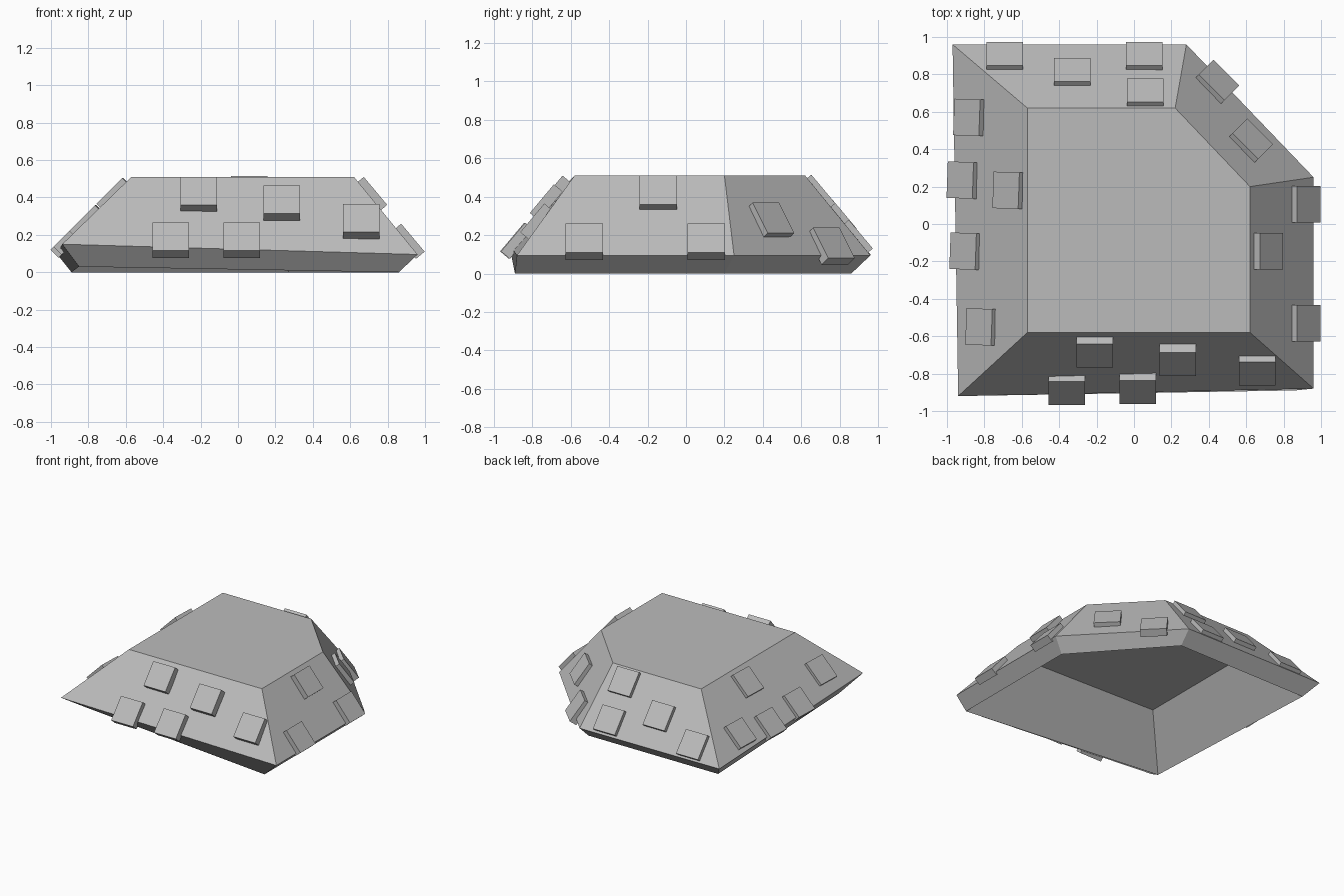
import bpy, bmesh, math
from mathutils import Vector, Matrix

old = bpy.data.objects.get("Cube")
if old:
    bpy.data.objects.remove(old, do_unlink=True)

grey = bpy.data.materials.new("plain grey")
grey.use_nodes = True
colour = (0.5, 0.5, 0.5, 1)
grey.diffuse_color = colour
grey.node_tree.nodes["Principled BSDF"].inputs["Base Color"].default_value = colour


def add_object(name, bm):
    bmesh.ops.recalc_face_normals(bm, faces=bm.faces)
    mesh = bpy.data.meshes.new(name)
    bm.to_mesh(mesh)
    bm.free()
    mesh.materials.append(grey)
    obj = bpy.data.objects.new(name, mesh)
    bpy.context.collection.objects.link(obj)
    return obj


# Hollow five-sided shell: rings run from the inner ceiling, down, round the rim, to the top
ceiling = [(-.60, .56, .38), (.20, .56, .38), (.59, .18, .38), (.59, -.54, .38), (-.60, -.50, .38)]
foot = [(-.89, .86, 0), (.27, .86, 0), (.86, .2, 0), (.86, -.89, 0), (-.85, -.74, .03)]
rim = [(-.97, .96, .10), (.28, .96, .095), (.96, .25, .095), (.96, -.88, .095), (-.94, -.92, .15)]
roof = [(-.57, .62, .51), (.22, .62, .51), (.62, .20, .51), (.62, -.58, .51), (-.57, -.58, .51)]

bm = bmesh.new()
rings = [[bm.verts.new(p) for p in ring] for ring in (ceiling, foot, rim, roof)]
for low, high in zip(rings, rings[1:]):
    for i in range(5):
        j = (i + 1) % 5
        bm.faces.new((low[i], low[j], high[j], high[i]))
bm.faces.new(rings[0])
bm.faces.new(rings[-1])
add_object("shell", bm)

# Square plates on the slopes; each position is the centre of the outer face
SIZE, DEPTH = 0.195, 0.06


def plate(name, heading, slope, centre):
    a, s = math.radians(heading), math.radians(slope)
    normal = Vector((math.cos(a) * math.sin(s), math.sin(a) * math.sin(s), math.cos(s)))
    along = Vector((-math.sin(a), math.cos(a), 0))
    up = normal.cross(along)
    turn = Matrix((along, up, normal)).transposed().to_4x4()
    bm = bmesh.new()
    bmesh.ops.create_cube(bm, size=1)
    bmesh.ops.scale(bm, vec=(SIZE, SIZE, DEPTH), verts=bm.verts)
    spot = Vector(centre) - normal * DEPTH / 2
    bmesh.ops.transform(bm, matrix=Matrix.Translation(spot) @ turn, verts=bm.verts)
    add_object(name, bm)


walls = {
    "front": (-90, 50, [(-.36, -.905, .19), (.02, -.90, .19), (-.21, -.705, .435),
                        (.235, -.75, .39), (.66, -.80, .29)]),
    "back": (90, 50, [(-.69, .91, .205), (-.33, .825, .31), (.055, .91, .205), (.06, .715, .44)]),
    "left_side": (0, 50, [(.935, .105, .185), (.735, -.145, .435), (.935, -.53, .185)]),
    "right_side": (178, 45, [(-.895, .57, .225), (-.93, .235, .19), (-.685, .18, .435),
                             (-.915, -.145, .205), (-.83, -.55, .29)]),
    "corner": (45, 55, [(.455, .77, .16), (.635, .455, .29)]),
}
for wall, (heading, slope, spots) in walls.items():
    for n, spot in enumerate(spots, 1):
        plate(f"{wall}_plate_{n}", heading, slope, spot)
